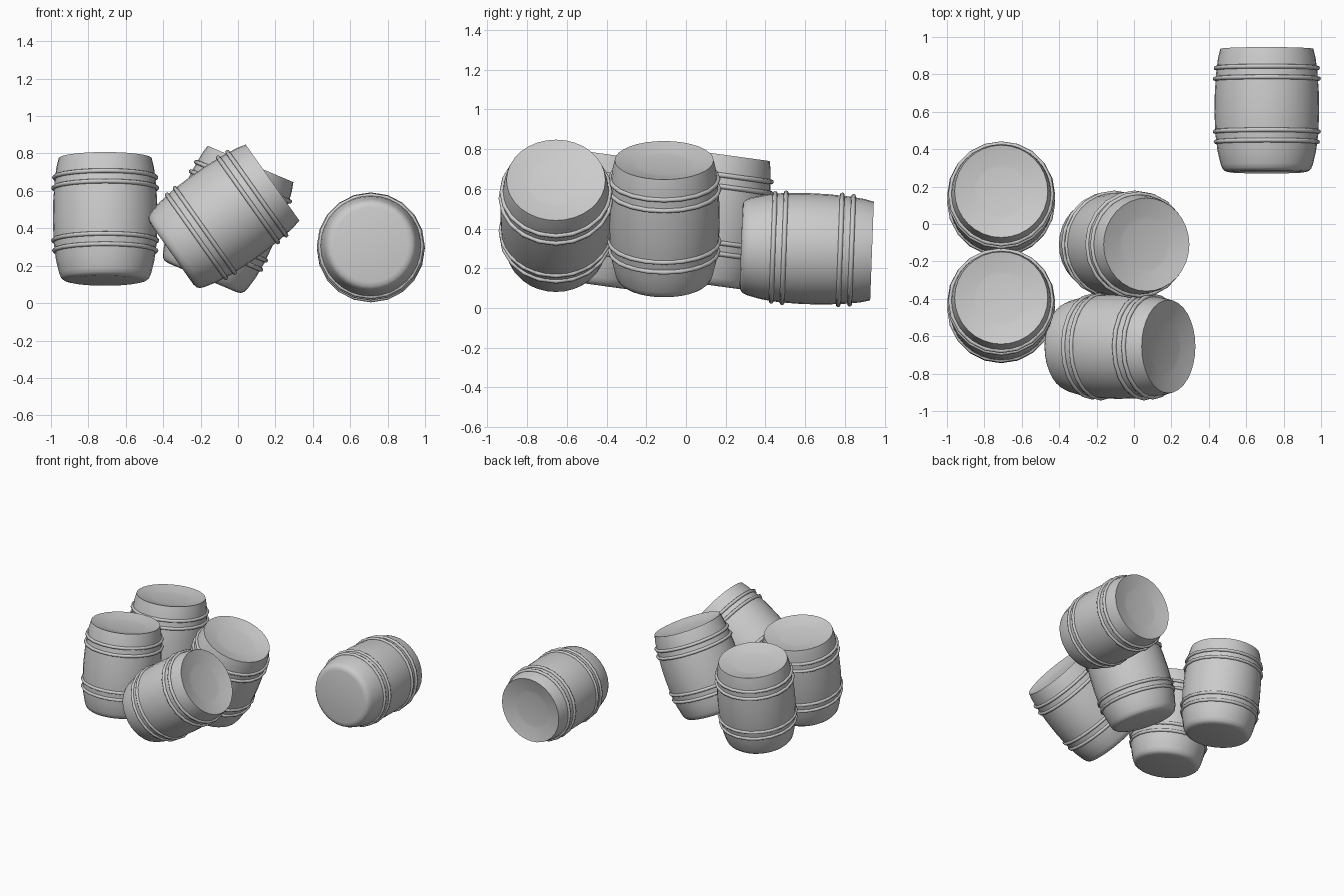
import bpy, math
from mathutils import Vector, Matrix

if "Cube" in bpy.data.objects:
    bpy.data.objects.remove(bpy.data.objects["Cube"])

LENGTH = 0.66


def lathe(name, profiles, sides, closed=False):
    """Spin (radius, height) profiles around z; height is measured from the barrel's middle."""
    verts, faces = [], []
    for prof in profiles:
        rings = []
        for r, z in prof:
            start = len(verts)
            if r == 0:
                verts.append((0, 0, z - LENGTH / 2))
                rings.append([start] * sides)
            else:
                for i in range(sides):
                    a = 2 * math.pi * i / sides
                    verts.append((r * math.cos(a), r * math.sin(a), z - LENGTH / 2))
                rings.append(list(range(start, start + sides)))
        pairs = list(zip(rings, rings[1:]))
        if closed:
            pairs.append((rings[-1], rings[0]))
        for a, b in pairs:
            for i in range(sides):
                j = (i + 1) % sides
                faces.append(list(dict.fromkeys((a[i], a[j], b[j], b[i]))))
    mesh = bpy.data.meshes.new(name)
    mesh.from_pydata(verts, [], faces)
    mesh.update()
    return mesh


# Barrel body: rounded base, bulging staves, sharp rim and a shallow dished lid
body_profile = [(0, 0), (0.20, 0), (0.222, 0.005), (0.236, 0.017), (0.246, 0.04),
                (0.263, 0.11), (0.275, 0.20), (0.280, 0.32), (0.278, 0.43),
                (0.271, 0.53), (0.261, 0.61), (0.249, 0.66),
                (0.235, 0.656), (0.15, 0.638), (0.13, 0.635), (0, 0.633)]
body_mesh = lathe("barrel_body", [body_profile], 32)


# Two pairs of round hoops
def hoop_profile(radius, height, thick=0.012, steps=8):
    return [(radius + thick * math.cos(2 * math.pi * k / steps),
             height + thick * math.sin(2 * math.pi * k / steps)) for k in range(steps)]


hoops = [(0.272, 0.162), (0.277, 0.217), (0.277, 0.50), (0.272, 0.557)]
hoop_mesh = lathe("barrel_hoops", [hoop_profile(r, z) for r, z in hoops], 20, closed=True)

# Barrel placements: name, centre, direction of the lid
barrels = [
    ("standing_rear", (-0.71, 0.13, 0.447), (0, 0.136, 0.991)),
    ("standing_front", (-0.71, -0.44, 0.447), (0, 0.136, 0.991)),
    ("leaning_middle", (-0.062, -0.11, 0.44), (0.39, 0, 0.92)),
    ("leaning_front", (-0.085, -0.655, 0.454), (0.817, 0, 0.577)),
    ("lying", (0.71, 0.607, 0.299), (0, 1, -0.037)),
]
for name, centre, axis in barrels:
    turn = Vector((0, 0, 1)).rotation_difference(Vector(axis)).to_matrix().to_4x4()
    for part, mesh in (("barrel", body_mesh), ("hoops", hoop_mesh)):
        ob = bpy.data.objects.new(f"{name}_{part}", mesh.copy())
        bpy.context.collection.objects.link(ob)
        ob.matrix_world = Matrix.Translation(centre) @ turn
        bpy.ops.object.select_all(action='DESELECT')
        ob.select_set(True)
        bpy.context.view_layer.objects.active = ob
        bpy.ops.object.shade_smooth_by_angle(angle=math.radians(50))
